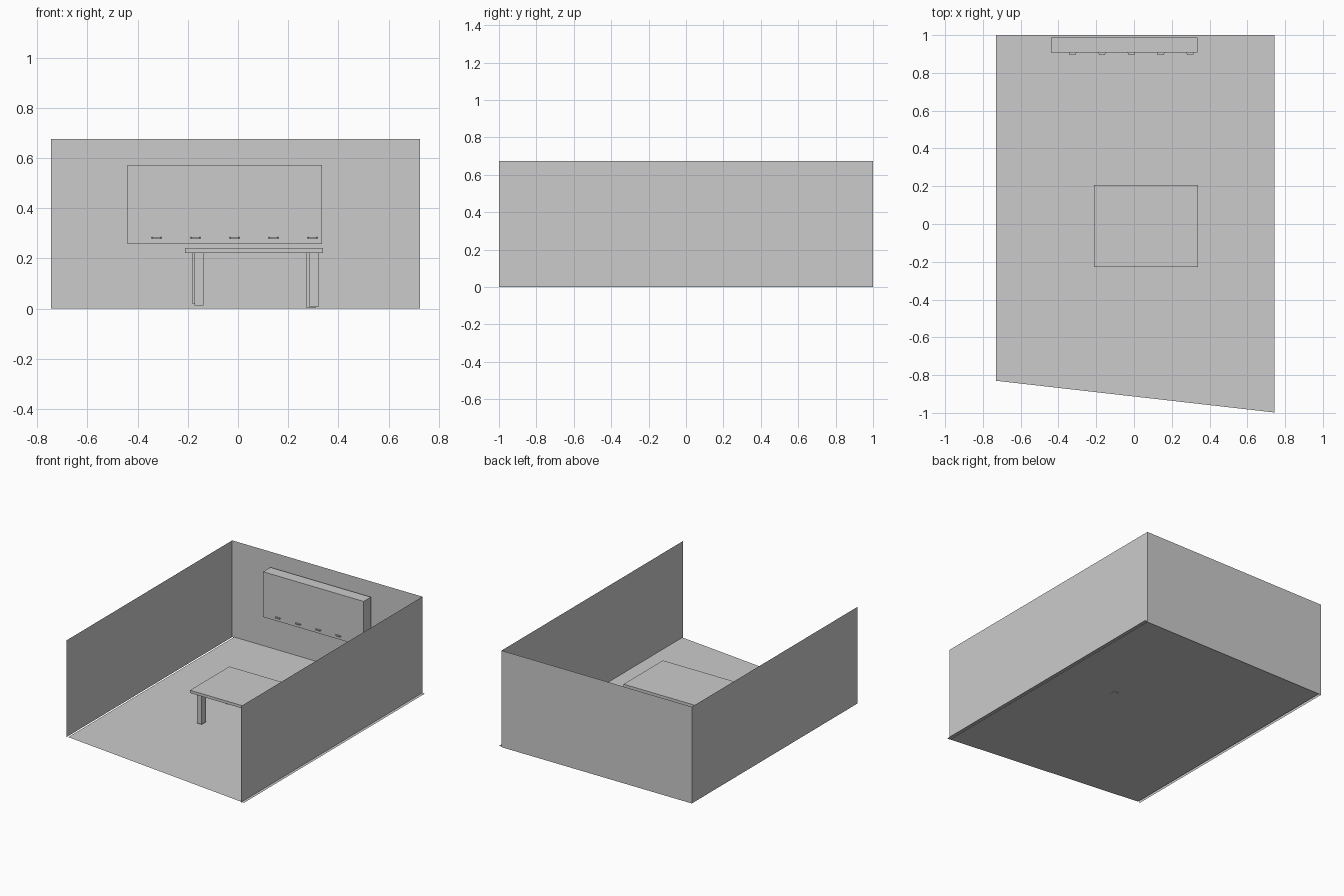
import bpy

if "Cube" in bpy.data.objects:
    bpy.data.objects.remove(bpy.data.objects["Cube"])


def mesh(name, verts, faces):
    me = bpy.data.meshes.new(name)
    me.from_pydata(verts, [], faces)
    me.update()
    ob = bpy.data.objects.new(name, me)
    bpy.context.collection.objects.link(ob)
    return ob


def box(name, x, y, z, front_inset=0.0):
    """Box from (min, max) ranges; the front (-y) face can be narrowed."""
    verts = []
    for yy, i in ((y[0], front_inset), (y[1], 0.0)):
        verts += [(x[0] + i, yy, z[0]), (x[1] - i, yy, z[0]),
                  (x[1] - i, yy, z[1]), (x[0] + i, yy, z[1])]
    faces = [(0, 1, 2, 3), (5, 4, 7, 6), (1, 5, 6, 2),
             (4, 0, 3, 7), (3, 2, 6, 7), (4, 5, 1, 0)]
    return mesh(name, verts, faces)


# Thin floor sheet with a slanted front edge
mesh("floor", [(-0.73, -0.83, 0.004), (0.745, -0.998, 0.004),
               (0.745, 1.0, 0.004), (-0.73, 1.0, 0.004)], [(0, 1, 2, 3)])

# Three thin walls in one folded sheet, open at the front
plan = [(-0.745, -0.83), (-0.745, 1.0), (0.725, 1.0), (0.725, -1.0)]
mesh("walls",
     [(px, py, 0.0) for px, py in plan] + [(px, py, 0.675) for px, py in plan],
     [(i, i + 1, i + 5, i + 4) for i in range(3)])

# Table
box("table_top", (-0.211, 0.338), (-0.228, 0.206), (0.221, 0.2405))
legs = {
    "front_left_leg": (-0.173, -0.205, 0.012),
    "back_left_leg": (-0.183, 0.122, 0.021),
    "front_right_leg": (0.285, -0.205, 0.007),
    "back_right_leg": (0.273, 0.122, 0.002),
}
for name, (x, y, z) in legs.items():
    box(name, (x, x + 0.036), (y, y + 0.048), (z, 0.221))

# Wall cabinet with a row of small pulls along the lower edge
box("wall_cabinet", (-0.44, 0.335), (0.907, 0.987), (0.257, 0.573))
for i in range(5):
    x = -0.325 + 0.1555 * i
    box(f"cabinet_pull_{i + 1}", (x - 0.02, x + 0.02), (0.896, 0.907),
        (0.279, 0.286), front_inset=0.004)
